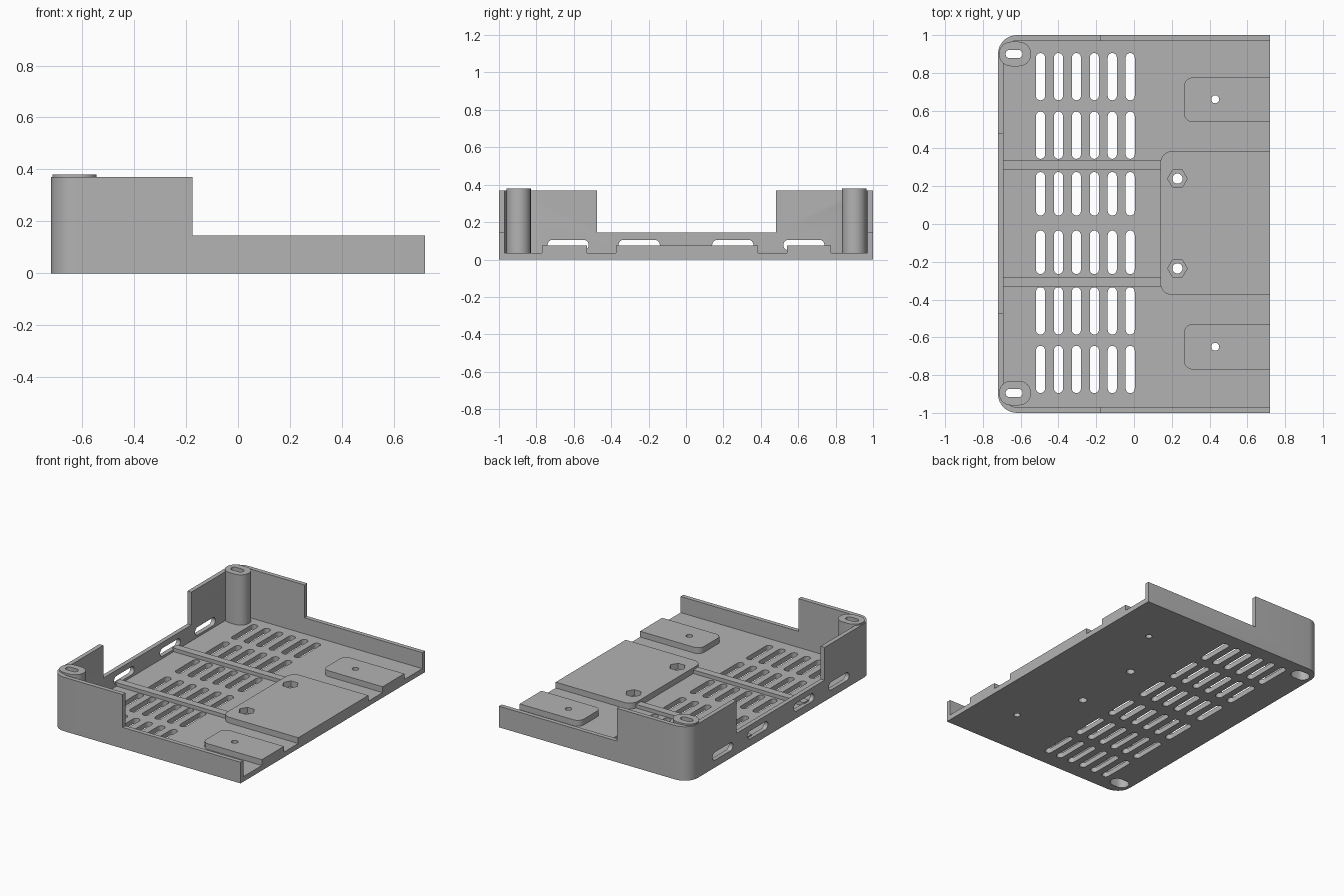
import bpy, bmesh, math
from mathutils import Matrix, Vector

cube = bpy.data.objects.get("Cube")
if cube:
    bpy.data.objects.remove(cube, do_unlink=True)

grey = bpy.data.materials.new("plain grey")
grey.use_nodes = True
colour = (0.45, 0.45, 0.45, 1)
grey.diffuse_color = colour
grey.node_tree.nodes["Principled BSDF"].inputs["Base Color"].default_value = colour

FLOOR, PAD, LOW, HIGH, POST = 0.035, 0.075, 0.145, 0.37, 0.38
WALL = 0.03
HALF_X = 0.72


def outline(x0, x1, y0, y1, left=0.0, right=0.0, steps=8):
    """Rectangle with its left and right corners rounded."""
    points = []
    corners = [(x1, y1, -1, -1, right, 0), (x0, y1, 1, -1, left, 90),
               (x0, y0, 1, 1, left, 180), (x1, y0, -1, 1, right, 270)]
    for x, y, sx, sy, r, start in corners:
        for i in range(steps + 1 if r else 1):
            a = math.radians(start + 90 * i / steps)
            p = (x + sx * r + r * math.cos(a), y + sy * r + r * math.sin(a))
            if not points or math.dist(p, points[-1]) > 1e-5:
                points.append(p)
    if math.dist(points[0], points[-1]) < 1e-5:
        points.pop()
    return points


def slot(cx, cy, length, width):
    """Slot outline along x or y, whichever side is longer."""
    r = min(length, width) / 2
    return outline(cx - length / 2, cx + length / 2, cy - width / 2, cy + width / 2, r, r)


def circle(cx, cy, r, sides):
    return [(cx + r * math.cos(math.tau * i / sides), cy + r * math.sin(math.tau * i / sides))
            for i in range(sides)]


def solid(name, prisms):
    """One object from prisms given as (outline, bottom, top, optional matrix)."""
    bm = bmesh.new()
    for points, z0, z1, *matrix in prisms:
        m = matrix[0] if matrix else Matrix()
        face = bm.faces.new([bm.verts.new(m @ Vector((x, y, z0))) for x, y in points])
        extruded = bmesh.ops.extrude_face_region(bm, geom=[face])["geom"]
        verts = [v for v in extruded if isinstance(v, bmesh.types.BMVert)]
        bmesh.ops.translate(bm, verts=verts, vec=m.to_3x3() @ Vector((0, 0, z1 - z0)))
    bmesh.ops.recalc_face_normals(bm, faces=bm.faces)
    mesh = bpy.data.meshes.new(name)
    bm.to_mesh(mesh)
    bm.free()
    mesh.materials.append(grey)
    obj = bpy.data.objects.new(name, mesh)
    bpy.context.collection.objects.link(obj)
    return obj


def select(obj):
    bpy.ops.object.select_all(action="DESELECT")
    obj.select_set(True)
    bpy.context.view_layer.objects.active = obj


def cut(obj, prisms):
    cutter = solid("cutter", prisms)
    mod = obj.modifiers.new("cut", "BOOLEAN")
    mod.operation, mod.solver, mod.object = "DIFFERENCE", "EXACT", cutter
    select(obj)
    bpy.ops.object.modifier_apply(modifier=mod.name)
    bpy.data.objects.remove(cutter, do_unlink=True)


def finish(obj):
    select(obj)
    bpy.ops.object.shade_smooth_by_angle(angle=math.radians(30))


# Screw holes shared by the floor and the pads
nut_spots = [(0.23, 0.24), (0.23, -0.235)]
screw_spots = [(0.43, 0.66), (0.43, -0.65)]
nut_holes = [(circle(x, y, 0.027, 24), -0.1, 0.2) for x, y in nut_spots]
screw_holes = [(circle(x, y, 0.021, 24), -0.1, 0.2) for x, y in screw_spots]

# Tray: floor with stepped walls, open on the +x side
tray = solid("tray", [(outline(-HALF_X, HALF_X, -1, 1, left=0.1), 0, HIGH)])
cut(tray, [(outline(-HALF_X + WALL, 1, -1 + WALL, 1 - WALL, left=0.07), FLOOR, 1)])
cut(tray, [(outline(-0.175, 1, -1.2, 1.2), LOW, 1)])
cut(tray, [(outline(-1, 0, -0.475, 0.48), LOW, 1)])

# Vent slots in the floor
vents = []
for row in range(6):
    length = 0.23 if row in (2, 3) else 0.25
    for col in range(6):
        vents.append((slot(-0.495 + 0.095 * col, -0.77 + 0.31 * row, 0.048, length), -0.1, 0.1))
cut(tray, vents + nut_holes + screw_holes)

# Cable slots in the side wall: outline x, y, z become y, z, x
to_side = Matrix(((0, 0, 1, 0), (1, 0, 0, 0), (0, 1, 0, 0), (0, 0, 0, 1)))
cut(tray, [(slot(y, 0.078, 0.22, 0.055), -0.8, -0.66, to_side)
           for y in (-0.63, -0.25, 0.25, 0.63)])

# Corner posts with a narrow slot on top and a wider recess below
for name, y in (("back_post", 0.9), ("front_post", -0.895)):
    post = solid(name, [(slot(-0.63, y, 0.17, 0.13), 0.005, POST)])
    recess = [(slot(-0.63, y, 0.13, 0.09), -0.1, POST - 0.06)]
    through = [(slot(-0.635, y, 0.09, 0.044), -0.1, 0.5)]
    for part in (post, tray):
        cut(part, recess)
    cut(post, through)
    finish(post)
finish(tray)

# Raised mounting pads
centre_pad = solid("centre_pad", [(outline(0.14, HALF_X, -0.375, 0.385, left=0.06), 0.02, PAD)])
cut(centre_pad, nut_holes)
cut(centre_pad, [(circle(x, y, 0.052, 6), FLOOR, 0.2) for x, y in nut_spots])
finish(centre_pad)
for name, y0, y1 in (("back_pad", 0.54, 0.775), ("front_pad", -0.77, -0.53)):
    pad = solid(name, [(outline(0.265, HALF_X, y0, y1, left=0.045), 0.02, PAD)])
    cut(pad, screw_holes)
    finish(pad)

# Stiffening ribs between the vents
for name, y0 in (("back_rib", 0.288), ("front_rib", -0.332)):
    solid(name, [(outline(-0.7, 0.15, y0, y0 + 0.052), 0.02, 0.06)])
